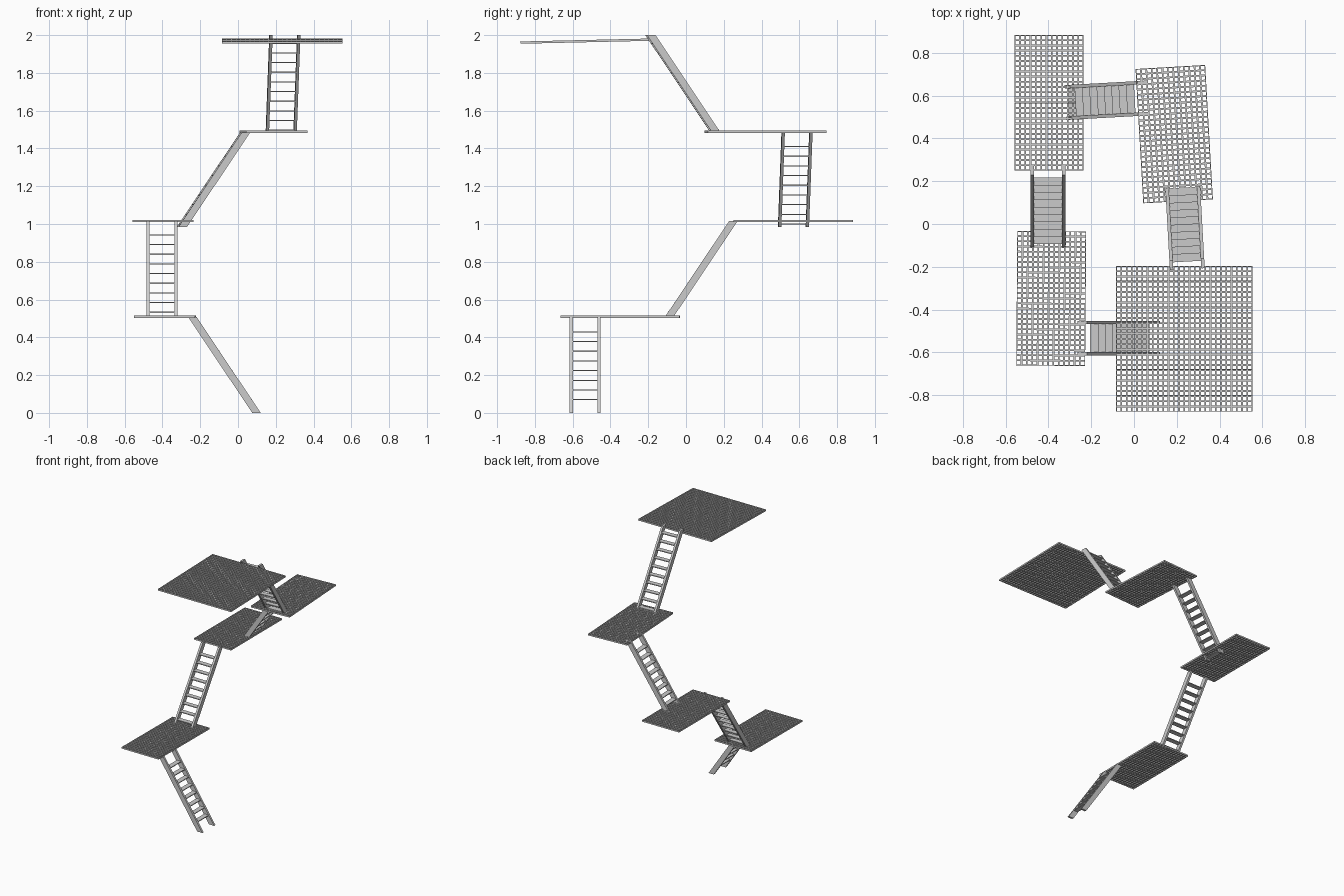
import bpy, bmesh, math
from mathutils import Matrix

if "Cube" in bpy.data.objects:
    bpy.data.objects.remove(bpy.data.objects["Cube"])

PITCH, BAR, THICK = 0.0245, 0.0115, 0.012     # grating cell, bar width, deck thickness
RISE, RUN, DEPTH = 0.508, 0.34, 0.045         # flight size, stringer horizontal depth
WIDTH, SIDE, STEP = 0.163, 0.016, 0.0512      # outer width, stringer thickness, tread spacing


def finish(name, bm, matrix):
    bmesh.ops.recalc_face_normals(bm, faces=bm.faces)
    me = bpy.data.meshes.new(name)
    bm.to_mesh(me)
    bm.free()
    ob = bpy.data.objects.new(name, me)
    bpy.context.collection.objects.link(ob)
    ob.matrix_world = matrix
    return ob


def place(loc, turn, tilt=0):
    return (Matrix.Translation(loc) @ Matrix.Rotation(math.radians(turn), 4, 'Z')
            @ Matrix.Rotation(math.radians(tilt), 4, 'X'))


# Open grating deck, split into panels along its length
def grating(name, loc, sx, sy, turn=0, tilt=0, panels=1):
    part = sy / panels
    for p in range(panels):
        bm = bmesh.new()
        bmesh.ops.create_grid(bm, x_segments=round(sx / PITCH),
                              y_segments=round(part / PITCH), size=0.5)
        for v in bm.verts:
            v.co.x *= sx
            v.co.y = v.co.y * (part - 0.001) + (p - (panels - 1) / 2) * part
        cells = bm.faces[:]
        bmesh.ops.inset_individual(bm, faces=cells, thickness=BAR / 2)
        bmesh.ops.delete(bm, geom=cells, context='FACES')
        ob = finish(f"{name}_panel_{p + 1}", bm, place(loc, turn, tilt))
        mod = ob.modifiers.new("thickness", 'SOLIDIFY')
        mod.thickness = THICK
        mod.offset = 0


# Prism from an x-z outline, spanning y0..y1
def prism(bm, outline, y0, y1):
    a = [bm.verts.new((x, y0, z)) for x, z in outline]
    b = [bm.verts.new((x, y1, z)) for x, z in outline]
    bm.faces.new(a)
    bm.faces.new(b[::-1])
    for i in range(len(a)):
        j = (i + 1) % len(a)
        bm.faces.new((a[i], b[i], b[j], a[j]))


# Straight flight climbing along its local +x; first = height of lowest tread
def flight(name, loc, heading, first, treads):
    h = DEPTH / 2
    m = place(loc, heading)
    bm = bmesh.new()
    for s in (-1, 1):
        prism(bm, [(-h, 0), (h, 0), (RUN + h, RISE), (RUN - h, RISE)],
              s * (WIDTH / 2 - SIDE), s * WIDTH / 2)
    finish(name + "_stringers", bm, m)
    bm = bmesh.new()
    for i in range(treads):
        z = first + i * STEP
        x = RUN * z / RISE
        prism(bm, [(x - 0.022, z - 0.003), (x + 0.016, z - 0.003),
                   (x + 0.016, z + 0.003), (x - 0.022, z + 0.003)],
              -WIDTH / 2 + SIDE, WIDTH / 2 - SIDE)
    finish(name + "_treads", bm, m)


# Landings, lowest to highest
grating("first_landing", (-0.387, -0.348, 0.509), 0.322, 0.63, turn=-0.45)
grating("second_landing", (-0.397, 0.567, 1.016), 0.322, 0.634, panels=2)
grating("third_landing", (0.188, 0.42, 1.489), 0.326, 0.63, turn=3.3)
grating("top_deck", (0.235, -0.537, 1.968), 0.637, 0.682, tilt=1.3, panels=2)

# Flights between them
flight("first_flight", (0.098, -0.534, 0.0), 180, 0.07, 8)
flight("second_flight", (-0.402, -0.089, 0.508), 90, 0.025, 9)
flight("third_flight", (-0.297, 0.569, 0.984), 3.2, 0.016, 9)
flight("fourth_flight", (0.229, 0.151, 1.492), -86.8, 0.004, 10)
